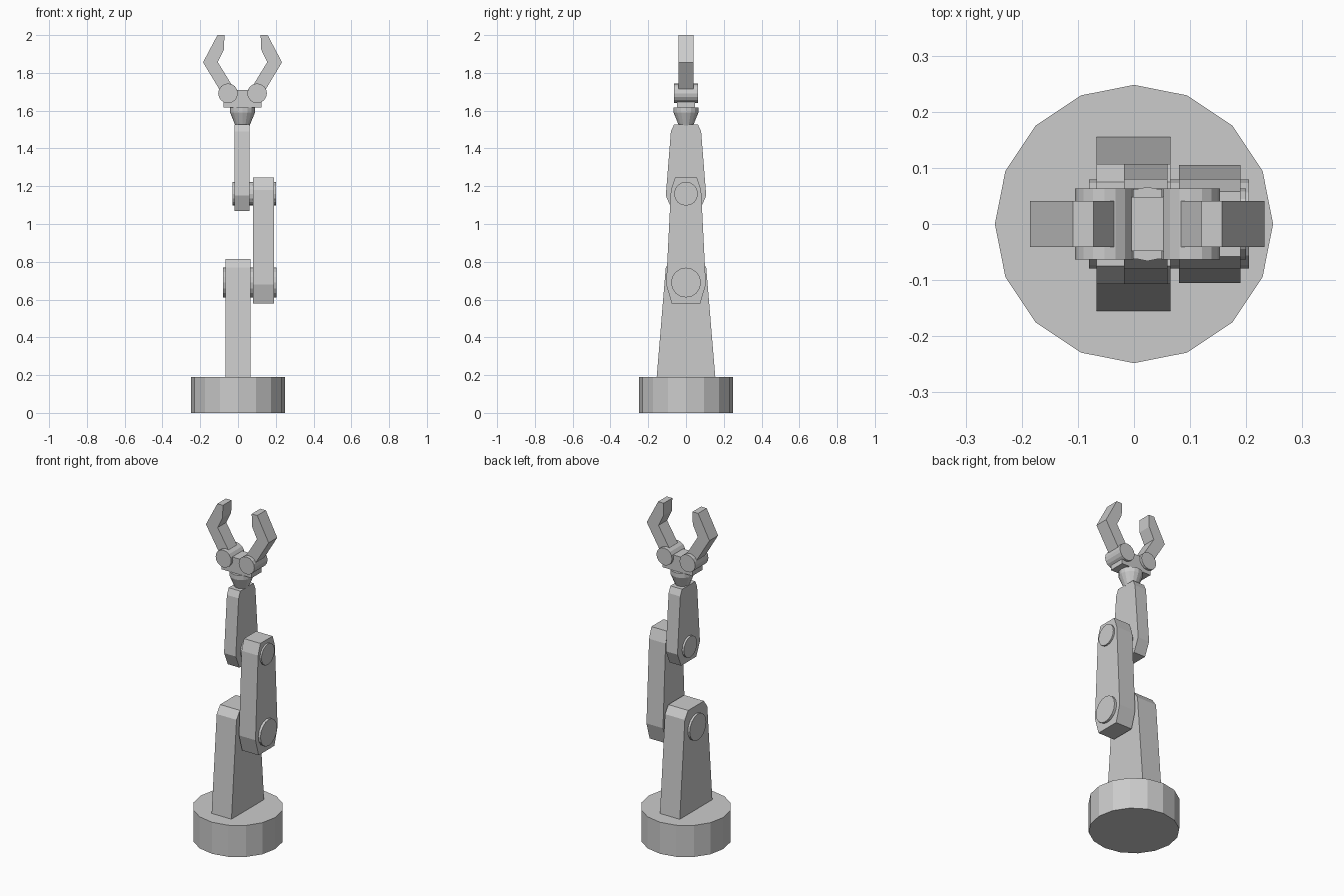
import bpy, bmesh
from math import radians
from mathutils import Matrix

if "Cube" in bpy.data.objects:
    bpy.data.objects.remove(bpy.data.objects["Cube"])


def finish(name, bm):
    bmesh.ops.recalc_face_normals(bm, faces=bm.faces)
    mesh = bpy.data.meshes.new(name)
    bm.to_mesh(mesh)
    bm.free()
    obj = bpy.data.objects.new(name, mesh)
    bpy.context.collection.objects.link(obj)
    return obj


def prism(name, points, axis, lo, hi):
    """Extrude a profile: (y, z) points along x, or (x, z) points along y."""
    bm = bmesh.new()
    place = (lambda p: (lo, p[0], p[1])) if axis == 'X' else (lambda p: (p[0], lo, p[1]))
    face = bm.faces.new([bm.verts.new(place(p)) for p in points])
    ext = bmesh.ops.extrude_face_region(bm, geom=[face])
    verts = [v for v in ext['geom'] if isinstance(v, bmesh.types.BMVert)]
    vec = (hi - lo, 0, 0) if axis == 'X' else (0, hi - lo, 0)
    bmesh.ops.translate(bm, verts=verts, vec=vec)
    return finish(name, bm)


def arm(name, half, x0, x1):
    """Arm link, symmetric in y, from (half width, z) pairs going up."""
    return prism(name, half + [(-y, z) for y, z in reversed(half)], 'X', x0, x1)


def cylinder(name, centre, r1, r2, depth, axis='Z'):
    rot = {'Z': Matrix(), 'X': Matrix.Rotation(radians(90), 4, 'Y'),
           'Y': Matrix.Rotation(radians(90), 4, 'X')}[axis]
    bm = bmesh.new()
    bmesh.ops.create_cone(bm, cap_ends=True, segments=16, radius1=r1, radius2=r2,
                          depth=depth, matrix=Matrix.Translation(centre) @ rot)
    return finish(name, bm)


# Base and three arm links
cylinder("base", (0, 0, 0.095), 0.248, 0.248, 0.19)
arm("lower_arm", [(0.155, 0.19), (0.107, 0.77), (0.075, 0.815)], -0.067, 0.065)
arm("middle_arm", [(0.075, 0.578), (0.105, 0.68), (0.08, 1.18), (0.058, 1.245)], 0.08, 0.19)
arm("upper_arm", [(0.072, 1.07), (0.107, 1.15), (0.08, 1.49), (0.063, 1.527)], -0.018, 0.06)

# Joint pins through the links
cylinder("lower_joint", (0.0625, 0, 0.69), 0.079, 0.079, 0.285, 'X')
cylinder("upper_joint", (0.085, 0, 1.16), 0.063, 0.063, 0.23, 'X')

# Wrist: taper with a short collar
CX = 0.024
cylinder("wrist_taper", (CX, 0, 1.556), 0.038, 0.066, 0.068)
cylinder("wrist_collar", (CX, 0, 1.6035), 0.066, 0.066, 0.027)

# Gripper palm
prism("palm", [(CX - 0.1, 1.617), (CX + 0.1, 1.617), (CX + 0.1, 1.71), (CX - 0.1, 1.71)],
      'Y', -0.048, 0.048)

# Mirrored knuckles and fingers
finger = [(0.109, 1.69), (0.209, 1.856), (0.133, 2.0), (0.096, 2.0),
          (0.098, 1.925), (0.131, 1.857), (0.045, 1.717)]
for side, s in (("left", -1), ("right", 1)):
    cylinder(side + "_knuckle", (CX + s * 0.077, 0, 1.692), 0.052, 0.052, 0.126, 'Y')
    prism(side + "_finger", [(CX + s * x, z) for x, z in finger], 'Y', -0.041, 0.041)
